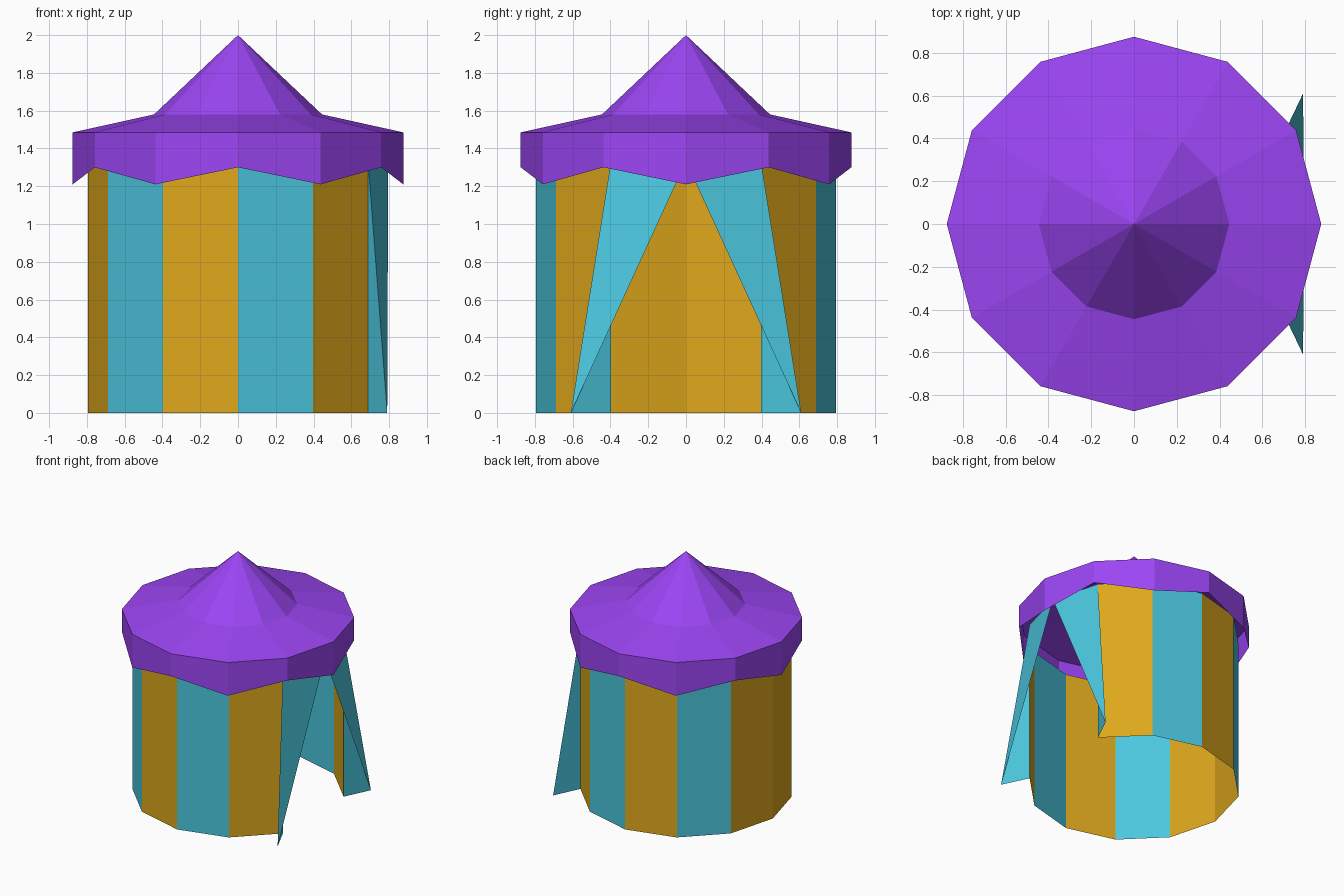
import bpy
from math import cos, sin, radians

if "Cube" in bpy.data.objects:
    bpy.data.objects.remove(bpy.data.objects["Cube"])

SIDES = 12
WALL_R, WALL_TOP = 0.795, 1.33
ROOF_R = 0.875


def material(name, color):
    m = bpy.data.materials.new(name)
    m.diffuse_color = (*color, 1)
    m.use_nodes = True
    m.node_tree.nodes["Principled BSDF"].inputs["Base Color"].default_value = m.diffuse_color
    return m


purple = material("purple_cloth", (0.33, 0.06, 0.90))
gold = material("gold_cloth", (0.73, 0.39, 0.012))
teal = material("teal_cloth", (0.07, 0.57, 0.73))


def polar(r, k, z):
    a = radians(360 / SIDES * k)
    return (r * cos(a), r * sin(a), z)


def build(name, verts, faces, mats, mat_ids=None):
    me = bpy.data.meshes.new(name)
    me.from_pydata(verts, [], faces)
    for m in mats:
        me.materials.append(m)
    if mat_ids:
        for p, i in zip(me.polygons, mat_ids):
            p.material_index = i
    me.update()
    ob = bpy.data.objects.new(name, me)
    bpy.context.collection.objects.link(ob)
    return ob


# Striped wall: every panel but the two at the +x doorway, mirrored colours
verts, faces, ids = [], [], []
for k in range(SIDES):
    verts += [polar(WALL_R, k, 0), polar(WALL_R, k, WALL_TOP)]
for k in range(1, SIDES - 1):
    a, b = 2 * k, 2 * ((k + 1) % SIDES)
    faces.append((a, b, b + 1, a + 1))
    ids.append(1 if min(k, SIDES - 1 - k) % 2 == 0 else 0)
build("striped_wall", verts, faces, [gold, teal], ids)

# Door flaps: panels whose free bottom corner is pulled outward
for side, name in ((1, "back_door_flap"), (-1, "front_door_flap")):
    verts = [polar(WALL_R, side, 0), polar(WALL_R, side, WALL_TOP),
             (WALL_R, 0, WALL_TOP), (0.79, 0.61 * side, 0)]
    faces = [(1, 2, 3), (1, 3, 0)]
    if side > 0:
        faces = [f[::-1] for f in faces]
    build(name, verts, faces, [teal])

# Roof: peak, shoulder ring, eave ring and zigzag valance
verts = [(0, 0, 2.0)]
for k in range(SIDES):
    verts += [polar(0.445, k, 1.58), polar(ROOF_R, k, 1.485),
              polar(ROOF_R, k, 1.30 if k % 2 else 1.21)]
faces = []
for k in range(SIDES):
    a, b = 1 + 3 * k, 1 + 3 * ((k + 1) % SIDES)
    faces.append((0, a, b))
    for j in range(2):
        faces.append((a + j, a + j + 1, b + j + 1, b + j))
build("roof_canopy", verts, faces, [purple])
